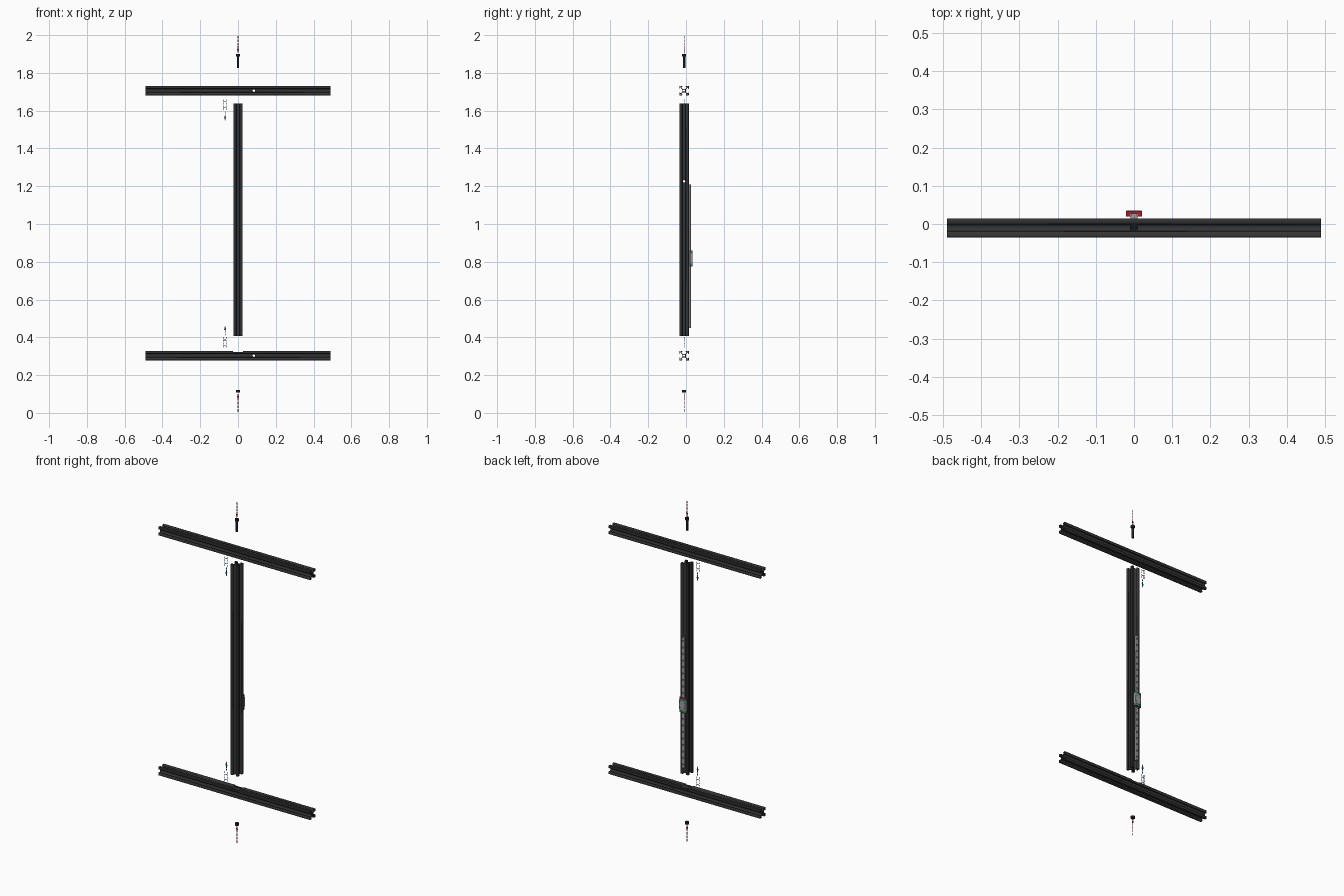
import bpy, bmesh, math
from mathutils import Matrix, Vector

if "Cube" in bpy.data.objects:
    bpy.data.objects.remove(bpy.data.objects["Cube"])

MM = 0.0025          # one profile millimetre in scene units
YC = -0.01           # centre plane of the frame
FACE = YC + 10 * MM  # back face of the upright


def mat(name, *rgb):
    m = bpy.data.materials.new(name)
    m.diffuse_color = (*rgb, 1)
    m.use_nodes = True
    m.node_tree.nodes["Principled BSDF"].inputs["Base Color"].default_value = m.diffuse_color
    return m


BLACK = mat("black_anodised", 0.035, 0.035, 0.035)
SCREW = mat("dark_steel", 0.012, 0.014, 0.018)
STEEL = mat("steel", 0.33, 0.34, 0.33)
RED = mat("red", 0.45, 0.01, 0.02)
GREEN = mat("green", 0.02, 0.25, 0.13)
BLUE = mat("blue", 0.02, 0.2, 0.36)


def prism(name, loops, depth, material, matrix):
    """Extrude closed outlines (inner loops become holes) centred along local z."""
    c = bpy.data.curves.new(name, 'CURVE')
    c.dimensions, c.fill_mode, c.extrude = '2D', 'BOTH', depth / 2
    for pts in loops:
        s = c.splines.new('POLY')
        s.points.add(len(pts) - 1)
        for p, (x, y) in zip(s.points, pts):
            p.co = (x, y, 0, 1)
        s.use_cyclic_u = True
    tmp = bpy.data.objects.new(name + "_outline", c)
    bpy.context.collection.objects.link(tmp)
    bpy.context.view_layer.update()
    me = bpy.data.meshes.new_from_object(tmp.evaluated_get(bpy.context.evaluated_depsgraph_get()))
    bpy.data.objects.remove(tmp)
    bm = bmesh.new()
    bm.from_mesh(me)
    bmesh.ops.remove_doubles(bm, verts=bm.verts, dist=1e-5)
    bm.transform(matrix)
    bmesh.ops.recalc_face_normals(bm, faces=bm.faces)
    bm.to_mesh(me)
    bm.free()
    me.materials.clear()
    me.materials.append(material)
    ob = bpy.data.objects.new(name, me)
    bpy.context.collection.objects.link(ob)
    return ob


def cut(ob, bm):
    """Subtract the closed shapes in bm from ob and bake the result."""
    me = bpy.data.meshes.new("cutter")
    bm.to_mesh(me)
    bm.free()
    cutter = bpy.data.objects.new("cutter", me)
    cutter.hide_render = True
    bpy.context.collection.objects.link(cutter)
    mod = ob.modifiers.new("cut", 'BOOLEAN')
    mod.operation, mod.solver, mod.object = 'DIFFERENCE', 'EXACT', cutter
    bpy.context.view_layer.update()
    new = bpy.data.meshes.new_from_object(ob.evaluated_get(bpy.context.evaluated_depsgraph_get()))
    ob.modifiers.clear()
    ob.data = new
    bpy.data.objects.remove(cutter)


def add_cyl(bm, r, depth, centre, axis='Z', sides=24):
    rot = {'X': Matrix.Rotation(math.pi / 2, 4, 'Y'), 'Y': Matrix.Rotation(math.pi / 2, 4, 'X'),
           'Z': Matrix()}[axis]
    bmesh.ops.create_cone(bm, cap_ends=True, segments=sides, radius1=r, radius2=r, depth=depth,
                          matrix=Matrix.Translation(centre) @ rot)


def add_box(bm, size, centre):
    bmesh.ops.create_cube(bm, size=1, matrix=Matrix.Translation(centre) @ Matrix.Diagonal((*size, 1)))


def circle(r, n=24):
    return [(r * math.cos(2 * math.pi * i / n), r * math.sin(2 * math.pi * i / n)) for i in range(n)]


def slot_profile():
    """Four-slot extrusion section with bored centre and hollow corners."""
    half = [(2.8, 3.9), (5.5, 6.6), (5.5, 8.2), (3.1, 8.2), (4.7, 10), (9.2, 10), (9.8, 9.8)]
    quarter = half + [(y, x) for x, y in half[-2::-1]]
    pore = [(7, 7), (8.6, 7), (8.6, 8.6), (7, 8.6)]
    outer, holes = [], []
    for k in range(4):
        ca, sa = [(1, 0), (0, -1), (-1, 0), (0, 1)][k]
        turn = lambda p: ((p[0] * ca - p[1] * sa) * MM, (p[0] * sa + p[1] * ca) * MM)
        outer += [turn(p) for p in quarter]
        holes.append([turn(p) for p in pore])
    return [outer, circle(2.1 * MM)] + holes


# extrusions
along_x = Matrix.Rotation(math.pi / 2, 4, 'Y')
for name, z in (("upper_beam", 1.706), ("lower_beam", 0.303)):
    beam = prism(name, slot_profile(), 0.98, BLACK, Matrix.Translation((0, YC, z)) @ along_x)
    bm = bmesh.new()
    add_cyl(bm, 0.0065, 0.1, (0.084, YC, z), 'Y')
    if name == "lower_beam":      # shallow seat for the upright
        add_box(bm, (0.051, 0.1, 0.01), (0, YC, z + 0.0255))
    cut(beam, bm)
upright = prism("upright", slot_profile(), 1.23, BLACK, Matrix.Translation((0, YC, 1.022)))
bm = bmesh.new()
add_cyl(bm, 0.0065, 0.1, (0, YC, 1.226), 'X')
cut(upright, bm)

# linear rail with waisted sides and counterbored holes
side = [(3.5, 0), (3.5, 2.6), (2.9, 3.1), (2.9, 3.8), (3.5, 4.3), (3.5, 4.8), (3.3, 5)]
rail_pts = [(x * MM, y * MM) for x, y in side + [(-x, y) for x, y in side[::-1]]]
RAIL_LEN, RAIL_Z = 0.76, 0.83
rail = prism("linear_rail", [rail_pts], RAIL_LEN, STEEL, Matrix.Translation((0, FACE, RAIL_Z)))
bm = bmesh.new()
for i in range(20):
    z = RAIL_Z + (i - 9.5) * 0.038
    add_cyl(bm, 2.1 * MM, 2.4 * MM * 2, (0, FACE + 5 * MM, z), 'Y', 20)
cut(rail, bm)


# carriage: steel block, green end caps, red wipers
def saddle(w, h):
    s = [(w, 2), (w, h - 1), (w - 1, h)]
    inner = [(3.7, 5.2), (3.7, 2)]
    pts = s + [(-x, y) for x, y in s[::-1]] + [(-x, y) for x, y in inner[::-1]] + inner
    return [[(x * MM, y * MM) for x, y in pts]]


CZ = 0.818
block = prism("carriage_block", saddle(8.5, 8.2), 0.054, STEEL, Matrix.Translation((0, FACE, CZ)))
bm = bmesh.new()
for sx in (-1, 1):
    for sz in (-1, 1):
        add_cyl(bm, 1 * MM, 4 * MM, (sx * 6 * MM, FACE + 8 * MM, CZ + sz * 0.016), 'Y', 16)
cut(block, bm)
for tag, s in (("upper", 1), ("lower", -1)):
    prism(tag + "_end_cap", saddle(8.2, 7.8), 0.012, GREEN, Matrix.Translation((0, FACE, CZ + s * 0.033)))
    prism(tag + "_wiper", saddle(8.2, 7.6), 0.004, RED, Matrix.Translation((0, FACE, CZ + s * 0.041)))


def finish(name, bm, material, smooth=False):
    me = bpy.data.meshes.new(name)
    bmesh.ops.recalc_face_normals(bm, faces=bm.faces)
    bm.to_mesh(me)
    bm.free()
    me.materials.append(material)
    ob = bpy.data.objects.new(name, me)
    bpy.context.collection.objects.link(ob)
    if smooth:
        bpy.ops.object.select_all(action='DESELECT')
        ob.select_set(True)
        bpy.context.view_layer.objects.active = ob
        bpy.ops.object.shade_smooth_by_angle(angle=math.radians(35))
    return ob


def arrow(name, x, tail, tip, dashes, material):
    """Thin flat arrow in the xz plane with a dashed shaft."""
    d = 1 if tip > tail else -1
    neck = tip - d * 0.024
    bm = bmesh.new()
    step = (neck - tail) / dashes
    for i in range(dashes):
        add_box(bm, (0.004, 0.002, abs(step) * 0.75), (x, YC, tail + step * (i + 0.6)))
    vs = [bm.verts.new((x + a, y, z)) for y in (YC - 0.001, YC + 0.001)
          for a, z in ((-0.006, neck), (0.006, neck), (0, tip))]
    for f in ((0, 1, 2), (5, 4, 3), (0, 3, 4, 1), (1, 4, 5, 2), (2, 5, 3, 0)):
        bm.faces.new([vs[i] for i in f])
    finish(name, bm, material)


# cap screws with hex sockets, red insertion arrows, blue sliding marks
for tag, s, head, far, tip, tail in (
        ("upper", 1, 1.90, 2.0, 1.545, 1.60), ("lower", -1, 0.108, 0.0, 0.463, 0.405)):
    bm = bmesh.new()
    add_cyl(bm, 2.6 * MM, 0.062, (0, YC, head - s * 0.044), sides=24)
    add_cyl(bm, 4.4 * MM, 0.0135, (0, YC, head - s * 0.00675), sides=32)
    screw = finish(tag + "_screw", bm, SCREW, True)
    bm = bmesh.new()
    add_cyl(bm, 2.2 * MM, 0.014, (0, YC, head), sides=6)
    cut(screw, bm)
    arrow(tag + "_screw_arrow", 0, far, head + s * 0.003, 4, RED)
    arrow(tag + "_slide_arrow", -0.068, tail, tip, 2, BLUE)
    bm = bmesh.new()
    for x in (-0.078, -0.063):
        for i in range(4):
            add_box(bm, (0.003, 0.002, 0.010), (x, YC, tail + s * (0.008 + i * 0.015)))
    for i in (1, 3):
        add_box(bm, (0.012, 0.002, 0.003), (-0.0705, YC, tail + s * (0.004 + i * 0.015)))
    finish(tag + "_slide_marks", bm, BLUE)
